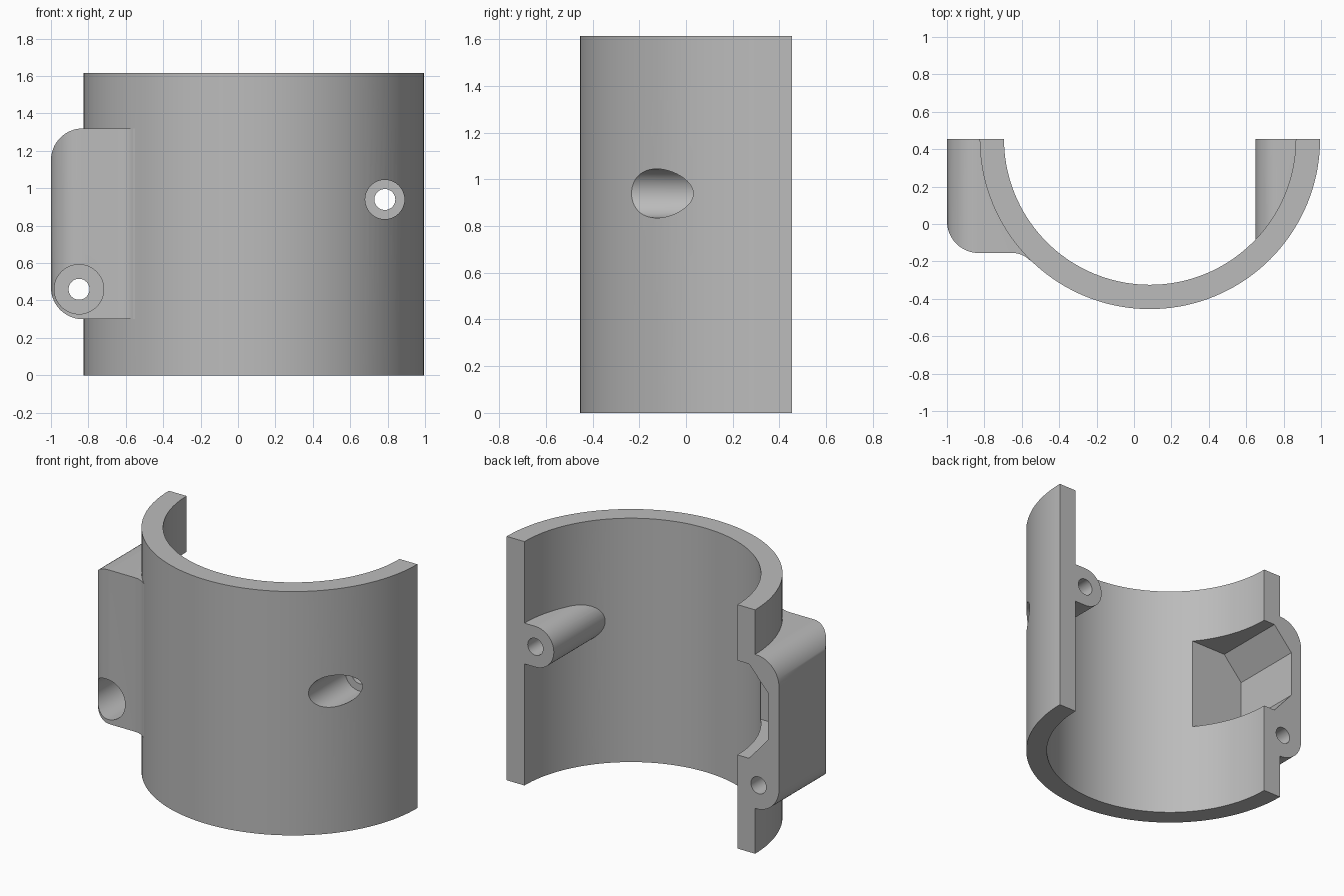
import bpy, bmesh, math
from math import pi, sin, cos

if "Cube" in bpy.data.objects:
    bpy.data.objects.remove(bpy.data.objects["Cube"], do_unlink=True)

CX, CY = 0.085, 0.455          # tube axis; CY is also the flat mating plane
OUTER, INNER, HEIGHT = 0.91, 0.78, 1.615
END = 0.7                      # overshoot that is trimmed off at the end

mat = bpy.data.materials.new("plain grey")
mat.use_nodes = True
grey = (0.5, 0.5, 0.5, 1)
mat.diffuse_color = grey
mat.node_tree.nodes["Principled BSDF"].inputs["Base Color"].default_value = grey


def arc(cx, cy, r, a0, a1, n):
    return [(cx + r * cos(a0 + (a1 - a0) * i / n), cy + r * sin(a0 + (a1 - a0) * i / n))
            for i in range(n + 1)]


def prism(name, pts, lo, hi, axis="z"):
    """Extrude an (x, y) profile along z, or an (x, z) profile along y."""
    bm = bmesh.new()
    place = (lambda p, t: (p[0], p[1], t)) if axis == "z" else (lambda p, t: (p[0], t, p[1]))
    base = bm.faces.new([bm.verts.new(place(p, lo)) for p in pts])
    out = bmesh.ops.extrude_face_region(bm, geom=[base])["geom"]
    shift = (0, 0, hi - lo) if axis == "z" else (0, hi - lo, 0)
    bmesh.ops.translate(bm, vec=shift, verts=[v for v in out if isinstance(v, bmesh.types.BMVert)])
    bmesh.ops.recalc_face_normals(bm, faces=bm.faces)
    mesh = bpy.data.meshes.new(name)
    bm.to_mesh(mesh)
    bm.free()
    mesh.materials.append(mat)
    obj = bpy.data.objects.new(name, mesh)
    bpy.context.collection.objects.link(obj)
    return obj


def combine(target, other, operation):
    """Apply an exact boolean and discard the second object."""
    mod = target.modifiers.new("cut", "BOOLEAN")
    mod.operation, mod.object, mod.solver = operation, other, "EXACT"
    bpy.context.view_layer.objects.active = target
    bpy.ops.object.modifier_apply(modifier=mod.name)
    bpy.data.objects.remove(other, do_unlink=True)


def half_round(r):
    """Half circle towards the front with straight sides past the mating plane."""
    return [(CX - r, END)] + arc(CX, CY, r, pi, 2 * pi, 72) + [(CX + r, END)]


def circle(x, z, r):
    return arc(x, z, r, 0, 2 * pi, 48)[:-1]


# Half-tube shell, solid for now
clamp = prism("half_tube_clamp", half_round(OUTER), 0, HEIGHT)

# Side housing: rounded in plan, and rounded at its outer corners in elevation
housing = prism("side_housing",
                [(-1, END)] + arc(-0.83, 0.015, 0.17, pi, 1.5 * pi, 16)
                + arc(-0.65, -0.285, 0.13, pi / 2, pi / 4, 8)
                + [(-0.53, -0.2), (-0.3, -0.1), (-0.3, END)], 0.1, 1.5)
elevation = prism("housing_elevation",
                  arc(-0.83, 1.15, 0.17, pi, pi / 2, 16) + [(0, 1.32), (0, 0.3)]
                  + arc(-0.83, 0.47, 0.17, 1.5 * pi, pi, 16), -0.6, 1, "y")
combine(housing, elevation, "INTERSECT")
combine(clamp, housing, "UNION")

# Bore, leaving the inner screw boss standing
BX, BZ, BR = 0.785, 0.94, 0.135
bore = prism("bore", half_round(INNER), -0.2, HEIGHT + 0.2)
boss = prism("screw_boss", arc(BX, BZ, BR, pi / 2, 1.5 * pi, 32)
             + [(1.2, BZ - BR), (1.2, BZ + BR)], -0.8, 1, "y")
combine(bore, boss, "DIFFERENCE")
combine(clamp, bore, "DIFFERENCE")

# Chamfered pocket inside the housing
pocket = prism("housing_pocket", [(-0.3, 0.62), (-0.78, 0.62), (-0.92, 0.78),
                                  (-0.92, 1.09), (-0.78, 1.245), (-0.3, 1.245)],
               -0.04, 0.9, "y")
combine(clamp, pocket, "DIFFERENCE")

# Screw holes with counterbores from the front
for x, z, head in ((BX, BZ, 0.105), (-0.85, 0.46, 0.132)):
    combine(clamp, prism("screw_hole", circle(x, z, 0.056), -0.9, 0.95, "y"), "DIFFERENCE")
    combine(clamp, prism("counterbore", circle(x, z, head), -0.8, 0.15, "y"), "DIFFERENCE")

# Trim to the flat mating plane
trim = prism("trim", [(-2, CY), (2, CY), (2, 2), (-2, 2)], -1, 3)
combine(clamp, trim, "DIFFERENCE")

bpy.ops.object.select_all(action="DESELECT")
clamp.select_set(True)
bpy.context.view_layer.objects.active = clamp
bpy.ops.object.shade_smooth_by_angle(angle=math.radians(25))
